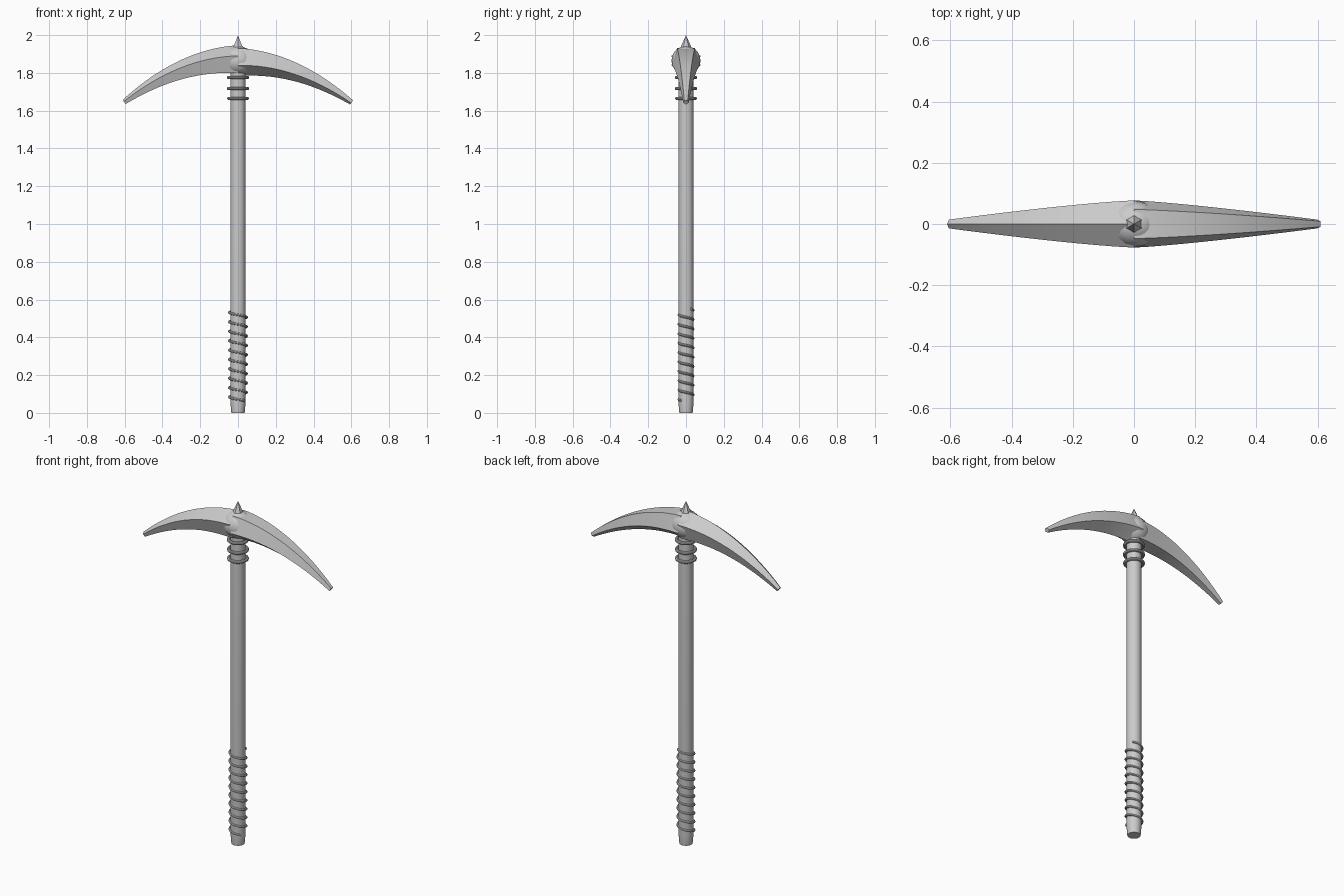
import bpy, bmesh, math
from mathutils import Vector

if "Cube" in bpy.data.objects:
    bpy.data.objects.remove(bpy.data.objects["Cube"])

grey = bpy.data.materials.new("plain grey")
grey.use_nodes = True
grey.diffuse_color = (0.6, 0.6, 0.6, 1)
grey.node_tree.nodes["Principled BSDF"].inputs["Base Color"].default_value = (0.6, 0.6, 0.6, 1)


def skin(name, rings, smooth=True, closed=False):
    """Loft a surface through rings of points; open lofts get end caps."""
    bm = bmesh.new()
    loops = [[bm.verts.new(p) for p in ring] for ring in rings]
    pairs = list(zip(loops, loops[1:]))
    if closed:
        pairs.append((loops[-1], loops[0]))
    else:
        bm.faces.new(loops[0])
        bm.faces.new(loops[-1])
    for a, b in pairs:
        for i in range(len(a)):
            j = (i + 1) % len(a)
            bm.faces.new((a[i], a[j], b[j], b[i]))
    bmesh.ops.recalc_face_normals(bm, faces=bm.faces)
    mesh = bpy.data.meshes.new(name)
    bm.to_mesh(mesh)
    bm.free()
    obj = bpy.data.objects.new(name, mesh)
    bpy.context.collection.objects.link(obj)
    finish(obj, smooth)


def finish(obj, smooth=True):
    obj.data.materials.append(grey)
    bpy.ops.object.select_all(action='DESELECT')
    obj.select_set(True)
    bpy.context.view_layer.objects.active = obj
    if smooth:
        bpy.ops.object.shade_smooth_by_angle(angle=math.radians(30))


def circle(r, z, n=24):
    return [(r * math.cos(2 * math.pi * i / n), r * math.sin(2 * math.pi * i / n), z)
            for i in range(n)]


# Shaft with a slightly narrowed butt
skin("shaft", [circle(r, z) for r, z in
               ((0.035, 0), (0.037, 0.012), (0.04, 0.06), (0.04, 1.82))])

# Collar rings under the head
for name, z, r in (("lower", 1.665, 0.049), ("middle", 1.718, 0.05), ("upper", 1.775, 0.05)):
    bpy.ops.mesh.primitive_torus_add(location=(0, 0, z), major_radius=r, minor_radius=0.009,
                                     major_segments=32, minor_segments=10)
    ring = bpy.context.object
    ring.name = name + "_collar_ring"
    finish(ring)

# Cord wound around the grip, squeezed a little front to back
steps, turns = 234, 9.75
cord = []
for k in range(steps + 1):
    t = k / steps
    a = math.radians(45) + t * turns * 2 * math.pi
    out = Vector((math.cos(a), math.sin(a), 0))
    centre = Vector((0.046 * out.x, 0.038 * out.y, 0.55 - 0.485 * t))
    cord.append([centre + 0.007 * (out * math.cos(b) + Vector((0, 0, math.sin(b))))
                 for b in (2 * math.pi * i / 8 for i in range(8))])
skin("grip_cord", cord)

# Curved five-sided picks: the left one has a flat top, the right one a ridge
for name, side, flip in (("left_pick", 1, -1), ("right_pick", -1, 1)):
    rings = []
    for k in range(17):
        t = k / 16
        radius = 0.015 + 0.066 * (1 - t ** 1.25)
        centre = Vector((side * 0.602 * t, 0, 1.865 - 0.22 * t * t))
        normal = Vector((side * 0.73 * t, 0, 1)).normalized()
        rings.append([centre + radius * (Vector((0, math.sin(a), 0)) + normal * flip * math.cos(a))
                      for a in (2 * math.pi * i / 5 for i in range(5))])
    skin(name, rings)

# Rounded hub where the picks meet
bpy.ops.mesh.primitive_uv_sphere_add(segments=16, ring_count=10, radius=0.077,
                                     location=(0, 0, 1.865))
hub = bpy.context.object
hub.name = "head_hub"
hub.scale.x = 1.12
finish(hub)

# Six-sided spike on top
bpy.ops.mesh.primitive_cone_add(vertices=6, radius1=0.031, radius2=0, depth=0.07,
                                location=(0, 0, 1.965))
spike = bpy.context.object
spike.name = "top_spike"
finish(spike, smooth=False)
